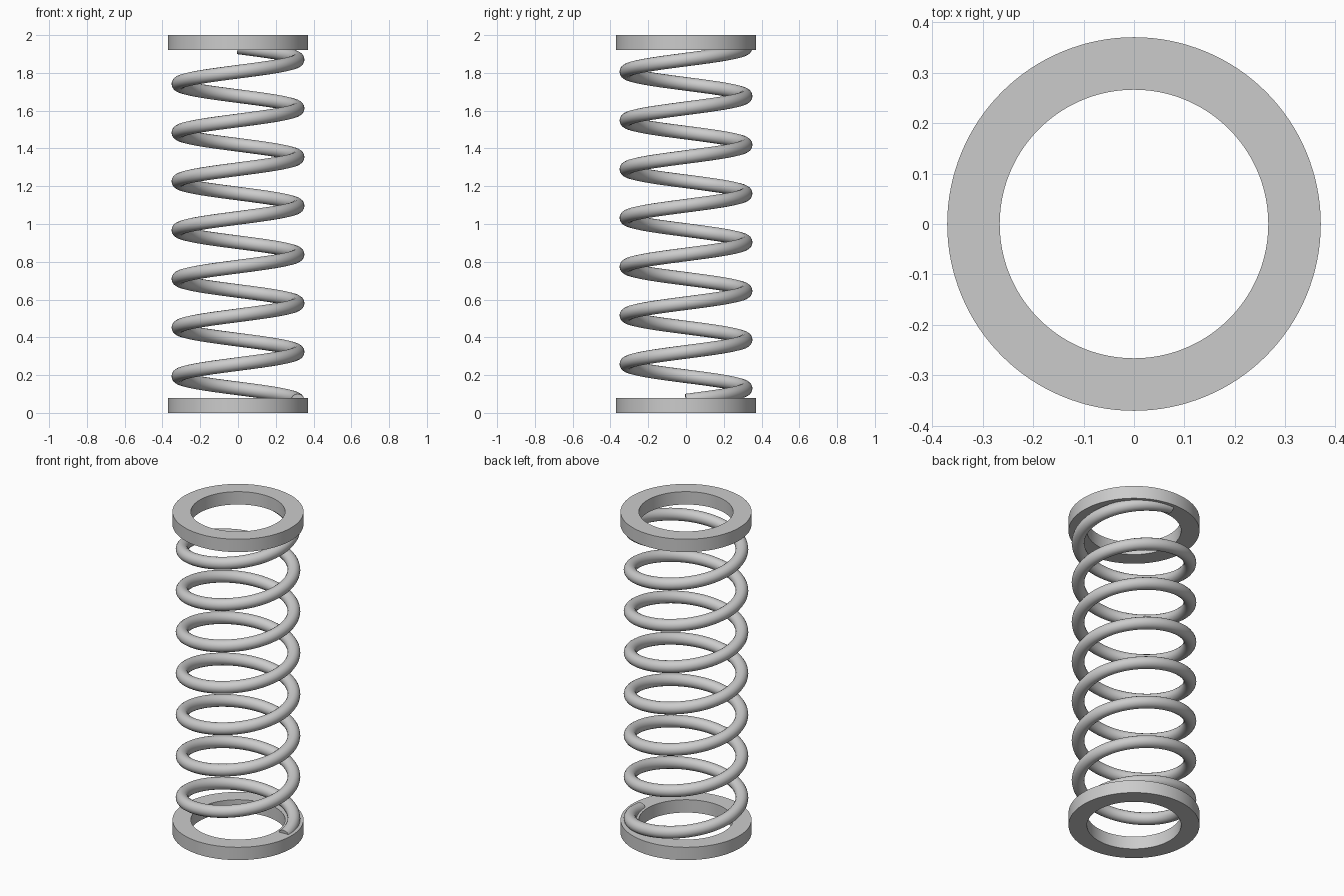
import bpy, bmesh
from math import sin, cos, pi, radians

if "Cube" in bpy.data.objects:
    bpy.data.objects.remove(bpy.data.objects["Cube"])

RING_OUTER, RING_INNER, RING_H = 0.37, 0.266, 0.08
COIL_R, WIRE_R = 0.316, 0.036
Z_START, Z_END, TURNS = 0.065, 1.935, 7.25


def smooth(obj):
    bpy.ops.object.select_all(action='DESELECT')
    obj.select_set(True)
    bpy.context.view_layer.objects.active = obj
    bpy.ops.object.shade_smooth_by_angle(angle=radians(35))


def end_ring(name, z, segments=128):
    # Rectangular profile swept around z
    bm = bmesh.new()
    profile = [(RING_INNER, z), (RING_OUTER, z),
               (RING_OUTER, z + RING_H), (RING_INNER, z + RING_H)]
    loops = []
    for i in range(segments):
        a = 2 * pi * i / segments
        loops.append([bm.verts.new((r * cos(a), r * sin(a), h)) for r, h in profile])
    for i in range(segments):
        p, q = loops[i], loops[(i + 1) % segments]
        for k in range(4):
            n = (k + 1) % 4
            bm.faces.new((p[k], q[k], q[n], p[n]))
    bmesh.ops.recalc_face_normals(bm, faces=bm.faces)
    mesh = bpy.data.meshes.new(name)
    bm.to_mesh(mesh)
    bm.free()
    obj = bpy.data.objects.new(name, mesh)
    bpy.context.collection.objects.link(obj)
    smooth(obj)


def coil(name, steps_per_turn=64):
    # Helical path with a round bevel and capped ends
    curve = bpy.data.curves.new(name, 'CURVE')
    curve.dimensions = '3D'
    curve.twist_mode = 'Z_UP'
    curve.bevel_depth = WIRE_R
    curve.bevel_resolution = 6
    curve.use_fill_caps = True
    n = int(TURNS * steps_per_turn)
    spline = curve.splines.new('POLY')
    spline.points.add(n)
    for i, pt in enumerate(spline.points):
        t = i / n
        a = 2 * pi * TURNS * t
        pt.co = (COIL_R * cos(a), COIL_R * sin(a), Z_START + (Z_END - Z_START) * t, 1)
    obj = bpy.data.objects.new(name, curve)
    bpy.context.collection.objects.link(obj)
    bpy.ops.object.select_all(action='DESELECT')
    obj.select_set(True)
    bpy.context.view_layer.objects.active = obj
    bpy.ops.object.convert(target='MESH')
    smooth(bpy.context.object)


end_ring("bottom_ring", 0)
end_ring("top_ring", 2 - RING_H)
coil("spring_coil")
